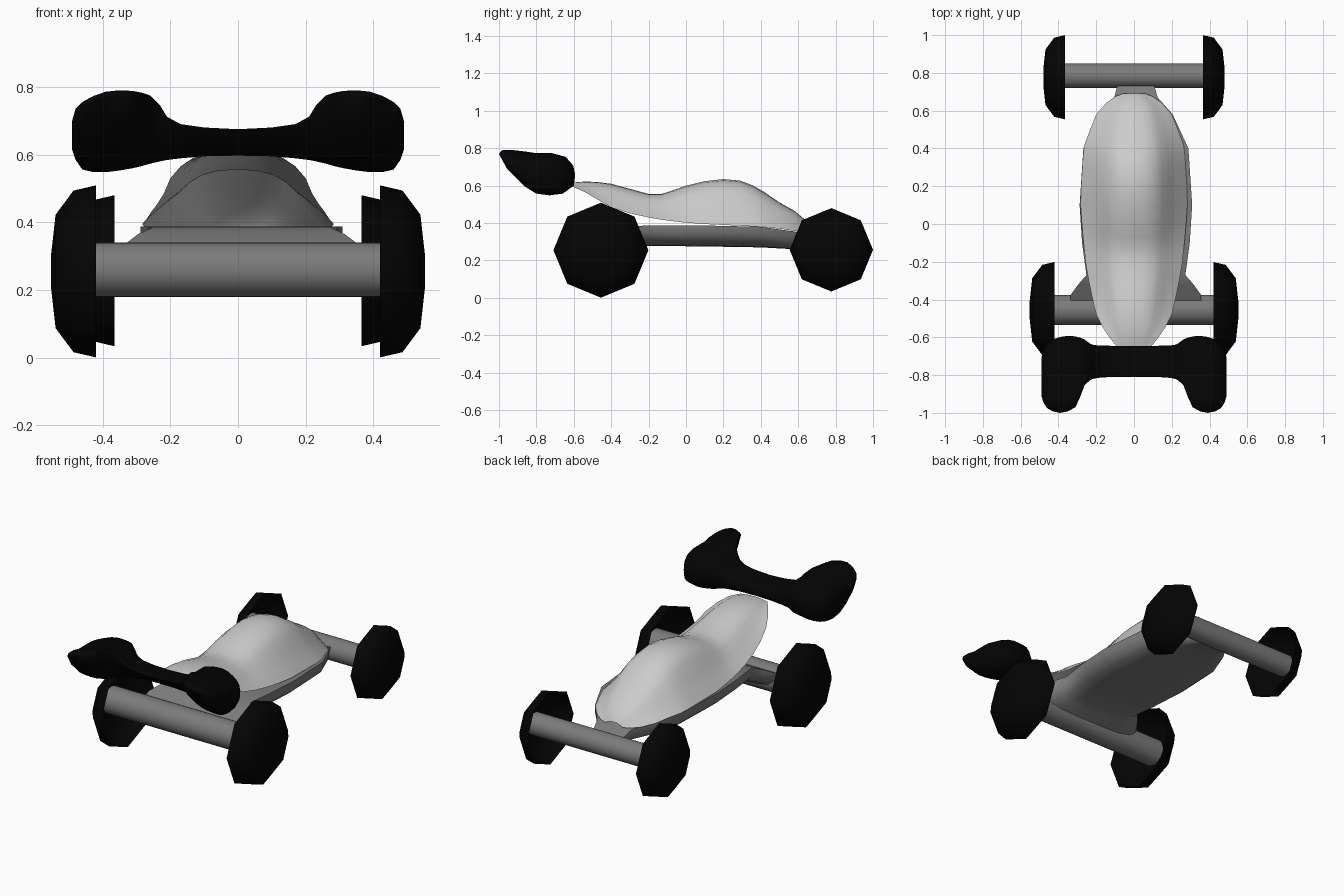
import bpy, bmesh, math
from mathutils import Matrix


def material(name, value):
    m = bpy.data.materials.new(name)
    m.diffuse_color = (value, value, value, 1)
    return m


LIGHT = material("light_grey", 0.60)
GREY = material("mid_grey", 0.20)
BLACK = material("near_black", 0.0012)


def finish(name, bm, mat, angle=40):
    me = bpy.data.meshes.new(name)
    bm.to_mesh(me)
    bm.free()
    me.materials.append(mat)
    ob = bpy.data.objects.new(name, me)
    bpy.context.collection.objects.link(ob)
    bpy.ops.object.select_all(action='DESELECT')
    ob.select_set(True)
    bpy.context.view_layer.objects.active = ob
    bpy.ops.object.shade_smooth_by_angle(angle=math.radians(angle))
    return ob


def loft(name, rings, mat, closed=True, angle=40, caps=(True, True)):
    """Skin a list of point rings, with optional caps on closed rings."""
    bm = bmesh.new()
    vs = [[bm.verts.new(p) for p in r] for r in rings]
    n = len(rings[0])
    for a, b in zip(vs, vs[1:]):
        for i in range(n if closed else n - 1):
            j = (i + 1) % n
            bm.faces.new((a[i], a[j], b[j], b[i]))
    if closed:
        if caps[0]:
            bm.faces.new(vs[0])
        if caps[1]:
            bm.faces.new(vs[-1][::-1])
        bmesh.ops.recalc_face_normals(bm, faces=bm.faces)
    else:
        bm.normal_update()
        if sum(f.normal.z * f.calc_area() for f in bm.faces) < 0:
            bmesh.ops.reverse_faces(bm, faces=bm.faces)
    return finish(name, bm, mat, angle)


# wheels: hollow octagonal domes, open on the inner side
def wheel(name, side, x0, x1, y, z, r):
    rings = []
    for t, k in ((0, 1), (0.5, 0.94), (0.9, 0.66), (1, 0.2)):
        x = side * (x0 + (x1 - x0) * t)
        rings.append([(x, y + r * k * math.cos(a * math.pi / 4),
                       z + r * k * math.sin(a * math.pi / 4)) for a in range(8)])
    loft(name, rings, BLACK, angle=50, caps=(False, True))


def axle(name, y, r, half):
    bm = bmesh.new()
    bmesh.ops.create_cone(bm, cap_ends=True, segments=32, radius1=r, radius2=r, depth=2 * half,
                          matrix=Matrix.Translation((0, y, 0.26)) @ Matrix.Rotation(math.pi / 2, 4, 'Y'))
    finish(name, bm, GREY)


for side, tag in ((-1, "left"), (1, "right")):
    wheel("front_wheel_" + tag, side, 0.42, 0.552, -0.455, 0.255, 0.254)
    wheel("rear_wheel_" + tag, side, 0.365, 0.48, 0.777, 0.257, 0.223)
# axles run on into the hollow wheels
axle("front_axle", -0.455, 0.08, 0.53)
axle("rear_axle", 0.785, 0.066, 0.465)

# chassis tub: y, half width, bottom, top
tub = [(-0.49, 0.35, 0.2, 0.28), (-0.375, 0.345, 0.235, 0.335), (-0.32, 0.305, 0.262, 0.365),
       (-0.27, 0.262, 0.278, 0.385), (-0.1, 0.285, 0.277, 0.388), (0.1, 0.298, 0.275, 0.387),
       (0.4, 0.278, 0.27, 0.38), (0.58, 0.195, 0.26, 0.355), (0.67, 0.115, 0.25, 0.33),
       (0.76, 0.09, 0.225, 0.28)]
half = [(0.3, 0), (0.62, 0.03), (0.84, 0.16), (0.95, 0.4), (1, 0.7), (1, 1)]
section = half + [(-u, v) for u, v in reversed(half)]
loft("chassis", [[(0.01 + u * w, y, b + v * (t - b)) for u, v in section] for y, w, b, t in tub],
     GREY, angle=60)

# body shell, open underneath: y, half width, lower edge, ridge
shell = [(-0.65, 0.09, 0.597, 0.606), (-0.60, 0.13, 0.592, 0.617), (-0.54, 0.17, 0.565, 0.622),
         (-0.48, 0.2, 0.53, 0.62), (-0.40, 0.219, 0.485, 0.61), (-0.30, 0.24, 0.452, 0.583),
         (-0.20, 0.257, 0.43, 0.556), (-0.13, 0.264, 0.418, 0.556), (-0.07, 0.27, 0.41, 0.575),
         (0.0, 0.276, 0.402, 0.6), (0.1, 0.283, 0.395, 0.624), (0.2, 0.28, 0.39, 0.635),
         (0.29, 0.274, 0.386, 0.627), (0.36, 0.27, 0.382, 0.6), (0.42, 0.262, 0.378, 0.565),
         (0.5, 0.232, 0.37, 0.51), (0.58, 0.2, 0.358, 0.465), (0.64, 0.148, 0.345, 0.415),
         (0.675, 0.1, 0.34, 0.38), (0.69, 0.06, 0.338, 0.355)]
half = [(1, 0), (0.84, 0.23), (0.68, 0.47), (0.54, 0.72), (0.4, 0.88), (0.22, 0.97)]
section = half + [(0, 1)] + [(-u, v) for u, v in reversed(half)]
loft("body_shell", [[(u * w, y, b + v * (t - b)) for u, v in section] for y, w, b, t in shell],
     LIGHT, closed=False, angle=60)

# spoiler: one slanted aerofoil outline, stretched along x and mirrored
foil = [(0, 0.93), (0.03, 1), (0.17, 1), (0.3, 0.94), (0.67, 0.94), (0.87, 0.85), (0.97, 0.66),
        (1, 0.45), (0.98, 0.2), (0.85, 0.04), (0.67, 0), (0.5, 0.04), (0.35, 0.2), (0.1, 0.62)]
wing = [(0, -0.81, -0.645, 0.597, 0.675), (0.1, -0.81, -0.645, 0.595, 0.68),
        (0.17, -0.812, -0.644, 0.589, 0.69), (0.21, -0.818, -0.641, 0.584, 0.712),
        (0.23, -0.825, -0.635, 0.58, 0.745), (0.26, -0.85, -0.612, 0.573, 0.775),
        (0.285, -0.915, -0.602, 0.566, 0.783), (0.31, -0.97, -0.595, 0.56, 0.788),
        (0.35, -0.992, -0.592, 0.553, 0.79), (0.39, -1.0, -0.598, 0.548, 0.786),
        (0.43, -0.992, -0.612, 0.549, 0.772), (0.46, -0.975, -0.635, 0.556, 0.755),
        (0.48, -0.945, -0.665, 0.585, 0.735), (0.49, -0.91, -0.71, 0.615, 0.7)]
stations = [(-s[0],) + s[1:] for s in reversed(wing[1:])] + wing
loft("spoiler", [[(x, y0 + u * (y1 - y0), z0 + v * (z1 - z0)) for u, v in foil]
                 for x, y0, y1, z0, z1 in stations], BLACK, angle=60)
